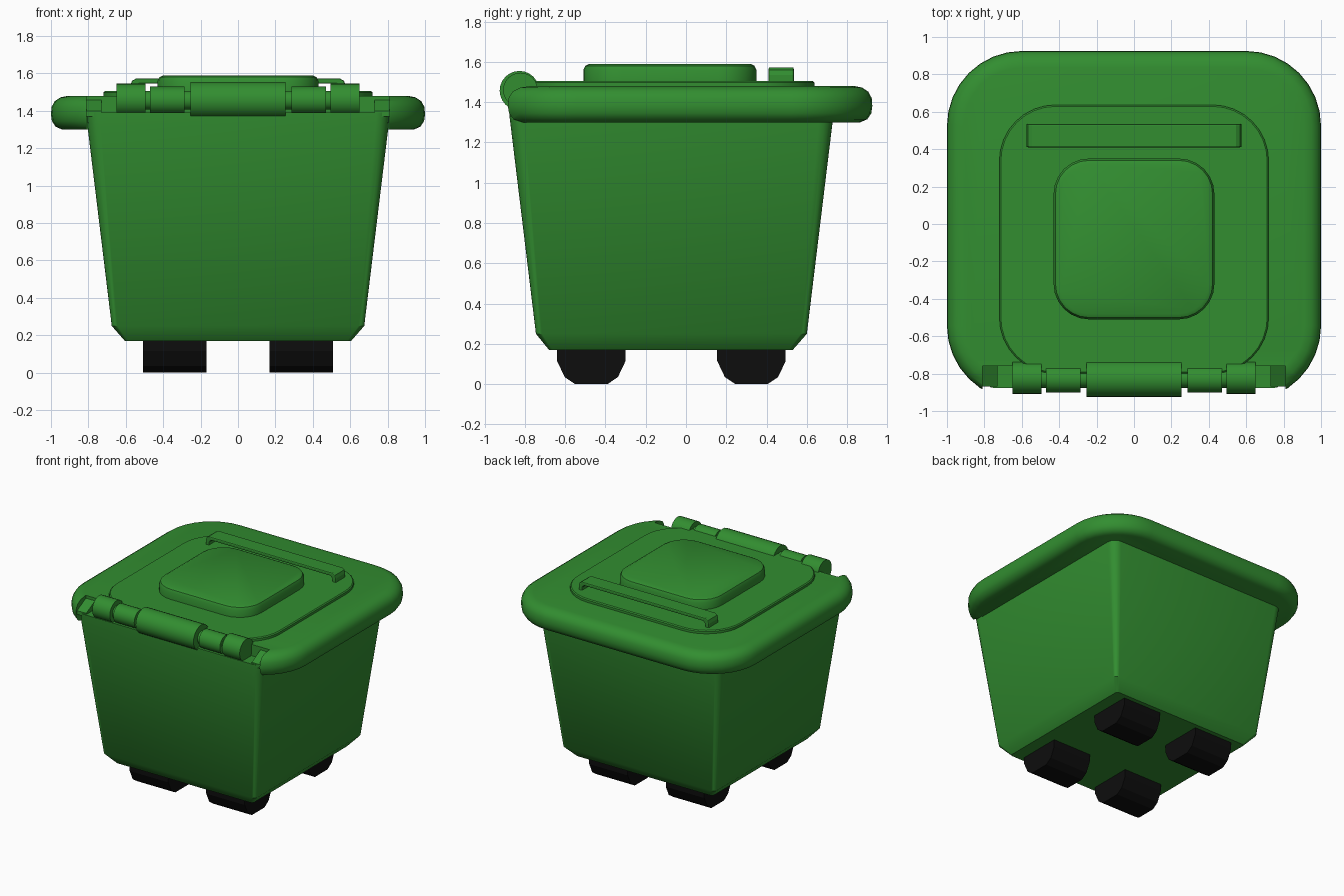
import bpy, bmesh, math

if "Cube" in bpy.data.objects:
    bpy.data.objects.remove(bpy.data.objects["Cube"])

def material(name, rgb):
    m = bpy.data.materials.new(name)
    m.diffuse_color = (*rgb, 1)
    m.use_nodes = True
    m.node_tree.nodes["Principled BSDF"].inputs["Base Color"].default_value = m.diffuse_color
    return m

green = material("green_plastic", (0.032, 0.27, 0.03))
black = material("black_rubber", (0.004, 0.004, 0.004))

def finish(name, bm, mat, smooth=35):
    bmesh.ops.recalc_face_normals(bm, faces=bm.faces)
    mesh = bpy.data.meshes.new(name)
    bm.to_mesh(mesh)
    bm.free()
    ob = bpy.data.objects.new(name, mesh)
    bpy.context.collection.objects.link(ob)
    mesh.materials.append(mat)
    if smooth:
        bpy.ops.object.select_all(action='DESELECT')
        ob.select_set(True)
        bpy.context.view_layer.objects.active = ob
        bpy.ops.object.shade_smooth_by_angle(angle=math.radians(smooth))
    return ob

def rounded_rect(hx, y0, y1, r, seg):
    pts = []
    corners = ((hx - r, y1 - r), (r - hx, y1 - r), (r - hx, y0 + r), (hx - r, y0 + r))
    for k, (cx, cy) in enumerate(corners):
        for i in range(seg + 1):
            a = math.pi / 2 * (k + i / seg)
            pts.append((cx + r * math.cos(a), cy + r * math.sin(a)))
    return pts

def loft(name, rings, seg, smooth=35):
    """Closed stack of rounded rectangles: (half width, y0, y1, radius, z)."""
    bm = bmesh.new()
    loops = [[bm.verts.new((x, y, z)) for x, y in rounded_rect(hx, y0, y1, r, seg)]
             for hx, y0, y1, r, z in rings]
    n = len(loops[0])
    for a, b in zip(loops, loops[1:]):
        for i in range(n):
            j = (i + 1) % n
            bm.faces.new((a[i], a[j], b[j], b[i]))
    bm.faces.new(loops[0])
    bm.faces.new(loops[-1])
    return finish(name, bm, green, smooth)

def inset_rings(hx, y0, y1, r, steps):
    return [(hx - d, y0 + d, y1 - d, r - d, z) for d, z in steps]

def prism(name, pts3, vec, mat, smooth=0):
    bm = bmesh.new()
    f = bm.faces.new([bm.verts.new(p) for p in pts3])
    ext = bmesh.ops.extrude_face_region(bm, geom=[f], use_keep_orig=True)
    verts = [v for v in ext['geom'] if isinstance(v, bmesh.types.BMVert)]
    bmesh.ops.translate(bm, verts=verts, vec=vec)
    return finish(name, bm, mat, smooth)

# Tapered bin body with chamfered base
loft("bin_body", [(0.605, -0.68, 0.53, 0.02, 0.17),
                  (0.675, -0.745, 0.60, 0.03, 0.25),
                  (0.805, -0.875, 0.73, 0.07, 1.32),
                  (0.81, -0.878, 0.735, 0.07, 1.39)], 4)

# Lid with rolled rim, notched along the front for the hinge
lid = loft("lid", inset_rings(1.0, -0.945, 0.925, 0.4,
           [(0.06, 1.30), (0.025, 1.315), (0.005, 1.345), (0, 1.38), (0.003, 1.42),
            (0.02, 1.452), (0.05, 1.472), (0.09, 1.48)]), 8)
bm = bmesh.new()
bmesh.ops.create_cube(bm, size=1)
bmesh.ops.scale(bm, vec=(1.62, 0.4, 0.6), verts=bm.verts)
bmesh.ops.translate(bm, vec=(0, -0.96, 1.4), verts=bm.verts)
cutter = finish("hinge_notch_cutter", bm, green, 0)
cutter.hide_render = True
cutter.hide_set(True)
cut = lid.modifiers.new("hinge_notch", 'BOOLEAN')
cut.operation = 'DIFFERENCE'
cut.solver = 'EXACT'
cut.object = cutter

# Raised panels on the lid
loft("lid_panel", inset_rings(0.72, -0.80, 0.637, 0.3,
     [(0, 1.46), (0, 1.498), (0.008, 1.505)]), 8)
loft("lid_pad", inset_rings(0.43, -0.51, 0.35, 0.19,
     [(0, 1.49), (0, 1.56), (0.01, 1.58), (0.03, 1.59)]), 6)

# Lid handle, a flat bar with bent ends
half = [(0.575, 1.49), (0.575, 1.535), (0.567, 1.56), (0.545, 1.573)]
inner = [(0.525, 1.545), (0.54, 1.53), (0.545, 1.49)]
side = half[::-1] and inner + half
profile = side + [(-x, z) for x, z in side[::-1]]
handle = prism("lid_handle", [(x, 0.41, z) for x, z in profile], (0, 0.125, 0), green)
bev = handle.modifiers.new("soft_edges", 'BEVEL')
bev.width = 0.008
bev.segments = 2
bev.limit_method = 'ANGLE'
bev.angle_limit = math.radians(60)

# Hinge barrels along the front edge
def barrel(name, x0, x1, r, y, z):
    n = 24
    pts = [(x0, y + r * math.cos(2 * math.pi * i / n), z + r * math.sin(2 * math.pi * i / n))
           for i in range(n)]
    prism(name, pts, (x1 - x0, 0, 0), green, 35)

barrel("hinge_centre", -0.255, 0.255, 0.098, -0.827, 1.457)
for s, label in ((-1, "left"), (1, "right")):
    barrel("hinge_inner_" + label, s * 0.285, s * 0.47, 0.073, -0.828, 1.457)
    barrel("hinge_outer_" + label, s * 0.495, s * 0.65, 0.086, -0.822, 1.46)
    barrel("hinge_pin_" + label, s * 0.2, s * 0.6, 0.05, -0.825, 1.457)
    # Sloped bracket closing the lid notch at the body corner
    prism("hinge_bracket_" + label,
          [(s * 0.73, -0.755, 1.37), (s * 0.73, -0.87, 1.37), (s * 0.73, -0.87, 1.40),
           (s * 0.73, -0.755, 1.46)], (s * 0.085, 0, 0), green)

# Four low-poly wheels
tyre = [(0.17, 0.19), (0.17, 0.115), (0.132, 0.035), (0.08, 0)]
tyre = tyre + [(-y, z) for y, z in tyre[::-1]]
for yc, row in ((-0.47, "front"), (0.325, "back")):
    for x0, label in ((-0.507, "left"), (0.168, "right")):
        prism(f"wheel_{row}_{label}", [(x0, yc + y, z) for y, z in tyre], (0.339, 0, 0), black)
